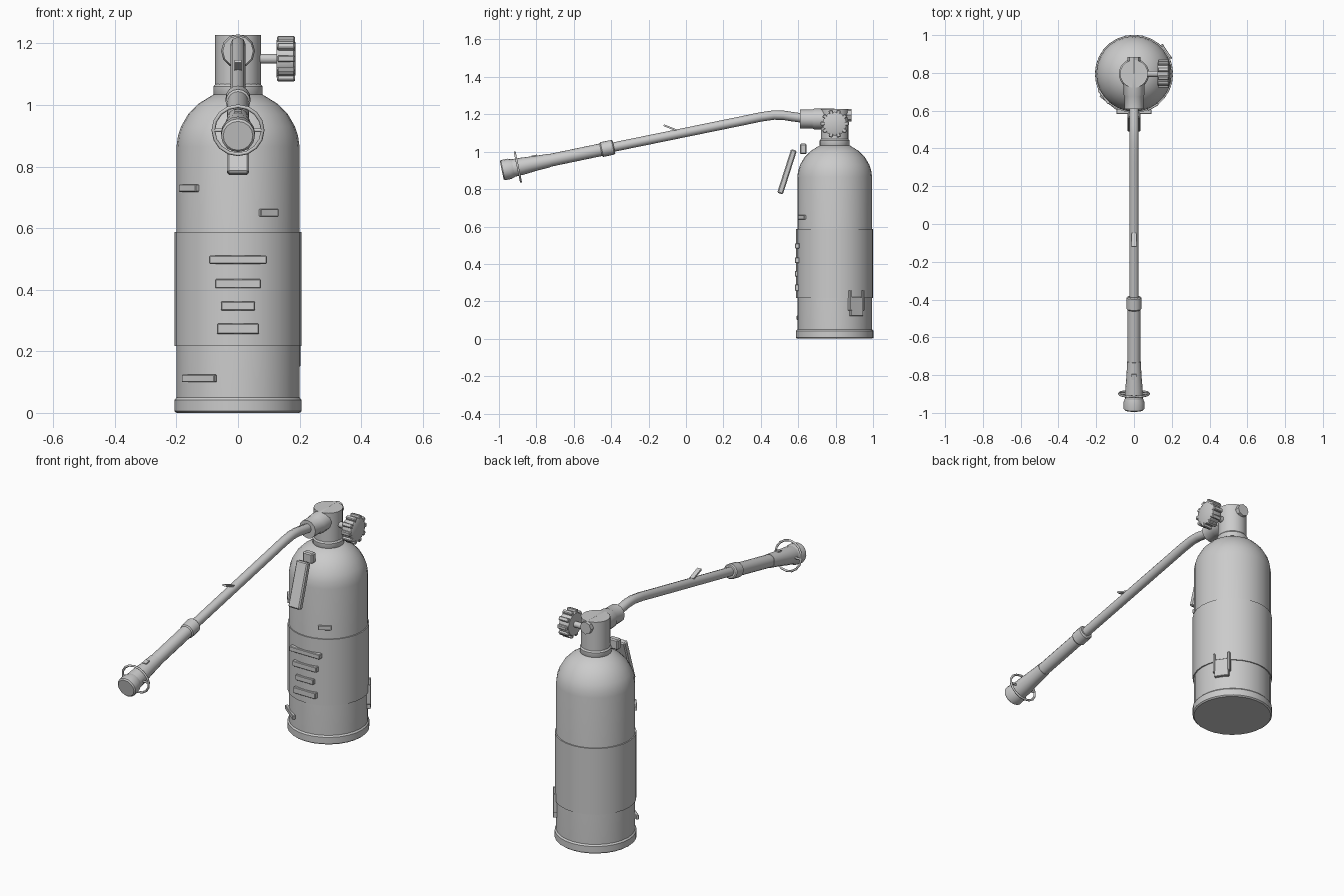
import bpy, bmesh, math
from mathutils import Vector, Matrix

if "Cube" in bpy.data.objects:
    bpy.data.objects.remove(bpy.data.objects["Cube"])

GREY = bpy.data.materials.new("plain grey")
GREY.diffuse_color = (0.6, 0.6, 0.6, 1)
GREY.use_nodes = True
GREY.node_tree.nodes["Principled BSDF"].inputs["Base Color"].default_value = GREY.diffuse_color
CY = 0.795   # tank axis
R = 0.2      # tank radius


def finish(name, bm, smooth=True, angle=35):
    bmesh.ops.recalc_face_normals(bm, faces=bm.faces)
    me = bpy.data.meshes.new(name)
    bm.to_mesh(me)
    bm.free()
    me.materials.append(GREY)
    ob = bpy.data.objects.new(name, me)
    bpy.context.collection.objects.link(ob)
    if smooth:
        bpy.ops.object.select_all(action='DESELECT')
        ob.select_set(True)
        bpy.context.view_layer.objects.active = ob
        bpy.ops.object.shade_smooth_by_angle(angle=math.radians(angle))
    return ob


def lathe(name, profile, origin, axis=(0, 0, 1), n=28):
    """Closed solid of revolution from (radius, height) pairs along an axis."""
    bm = bmesh.new()
    M = Matrix.Translation(origin) @ Vector(axis).to_track_quat('Z', 'Y').to_matrix().to_4x4()
    rings = [[bm.verts.new(M @ Vector((r * math.cos(2 * math.pi * i / n),
                                       r * math.sin(2 * math.pi * i / n), h)))
              for i in range(n)] for r, h in profile]
    for a, b in zip(rings, rings[1:]):
        for i in range(n):
            j = (i + 1) % n
            bm.faces.new((a[i], a[j], b[j], b[i]))
    bm.faces.new(rings[0][::-1])
    bm.faces.new(rings[-1])
    return finish(name, bm)


def box(name, center, size, rot=Matrix(), bevel=0.0):
    bm = bmesh.new()
    bmesh.ops.create_cube(bm, size=1, matrix=Matrix.Translation(center) @ rot @ Matrix.Diagonal((*size, 1)))
    if bevel:
        bmesh.ops.bevel(bm, geom=bm.edges[:], offset=bevel, segments=1, affect='EDGES')
    return finish(name, bm, smooth=False)


def tube(name, points, radius, n=12, closed=False):
    cu = bpy.data.curves.new(name, 'CURVE')
    cu.dimensions = '3D'
    cu.bevel_depth = radius
    cu.bevel_resolution = max(0, n // 4 - 1)
    cu.use_fill_caps = True
    sp = cu.splines.new('POLY')
    sp.points.add(len(points) - 1)
    for p, co in zip(sp.points, points):
        p.co = (*co, 1)
    sp.use_cyclic_u = closed
    sp.use_smooth = True
    cu.materials.append(GREY)
    ob = bpy.data.objects.new(name, cu)
    bpy.context.collection.objects.link(ob)
    return ob


# Tank, base ring and sleeve
lathe("tank", [(R, 0.03), (R, 0.865), (0.195, 0.9), (0.185, 0.93), (0.162, 0.97),
               (0.13, 1.003), (0.075, 1.037)], (0, CY, 0))
lathe("base_ring", [(0.2, 0), (0.207, 0.006), (0.207, 0.042), (0.2, 0.05)], (0, CY, 0))
lathe("sleeve", [(0.2, 0.218), (0.206, 0.218), (0.206, 0.587), (0.2, 0.587)], (0, CY, 0))

# Valve on the neck
lathe("neck_collar", [(0.074, 1.025), (0.08, 1.036), (0.08, 1.06), (0.072, 1.07)], (0, CY, 0))
lathe("valve_body", [(0.074, 1.06), (0.074, 1.228)], (0, CY, 0), n=20)
lathe("back_plug", [(0.034, 0), (0.034, 0.09)], (0, CY, 1.195), (0, 1, 0), n=8)
lathe("front_connector", [(0.055, 0), (0.055, 0.11), (0.05, 0.12), (0.05, 0.185)],
      (0, CY, 1.175), (0, -1, 0), n=12)

# Control knob with ribbed rim
lathe("knob_stem", [(0.016, 0), (0.016, 0.08)], (0.055, CY, 1.15), (1, 0, 0), n=12)
lathe("knob", [(0.06, 0), (0.064, 0.006), (0.064, 0.056), (0.052, 0.062)],
      (0.125, CY, 1.15), (1, 0, 0), n=20)
for i in range(10):
    a = 2 * math.pi * i / 10
    box(f"knob_rib_{i}", (0.156, CY + 0.064 * math.cos(a), 1.15 + 0.064 * math.sin(a)),
        (0.058, 0.024, 0.022), Matrix.Rotation(a, 4, 'X'), 0.004)

# Wand tube, bent near the valve
tube("wand_tube", [(0, 0.66, 1.175), (0, 0.57, 1.187), (0, 0.52, 1.195), (0, 0.47, 1.196),
                   (0, 0.40, 1.186), (0, 0.30, 1.165), (0, -0.44, 1.014)], 0.025)

# Straight lower wand parts share one axis
START = Vector((0, -0.385, 1.025))
AXIS = Vector((0, -0.6, -0.125)).normalized()


def wand(name, profile, n=16):
    return lathe(name, profile, START, AXIS, n)


wand("wand_joint", [(0.034, 0), (0.04, 0.006), (0.04, 0.066), (0.034, 0.072)])
wand("wand_grip", [(0.034, 0.06), (0.034, 0.36)])
wand("nozzle", [(0.036, 0.35), (0.04, 0.43), (0.046, 0.50), (0.048, 0.56)])
wand("nozzle_tip", [(0.046, 0.545), (0.055, 0.57), (0.055, 0.607), (0.048, 0.613)])

# Wire guard ring round the nozzle, with spokes
C = START + AXIS * 0.525
U = Vector((1, 0, 0))
V = AXIS.cross(U)
tube("guard_ring", [C + 0.08 * (U * math.cos(a) + V * math.sin(a))
                    for a in (2 * math.pi * i / 16 for i in range(16))], 0.006, 8, True)
for s in (-1, 1):
    tube("guard_spoke", [C + U * s * 0.03, C + U * s * 0.08], 0.006, 8)

# Small tabs on the wand
box("wand_tab", (0, -0.085, 1.128), (0.024, 0.075, 0.010), Matrix.Rotation(-0.38, 4, 'X'))
box("nozzle_tab", (0, -0.81, 0.977), (0.024, 0.03, 0.010), Matrix.Rotation(0.2, 4, 'X'))

# Carry handle and its lug
box("handle", (0, 0.54, 0.893), (0.07, 0.032, 0.245), Matrix.Rotation(-0.31, 4, 'X'), 0.006)
box("handle_lug", (0, 0.627, 1.015), (0.06, 0.036, 0.056), bevel=0.006)

# Raised bars on the sleeve front
for i, (w, z, h) in enumerate([(0.187, 0.497, 0.027), (0.148, 0.42, 0.03),
                               (0.11, 0.347, 0.03), (0.136, 0.273, 0.034)]):
    box(f"sleeve_bar_{i}", (0, 0.595, z), (w, 0.026, h), bevel=0.003)


def on_tank(name, ang, z, w, h, t=0.016, shift=0.0):
    """Small plate tangent to the tank; angle measured from the front toward +x."""
    rot = Matrix.Rotation(ang, 4, 'Z')
    pos = Vector((0, CY, z)) + rot @ Vector((shift, -R, 0))
    return box(name, pos, (w, t, h), rot, 0.002)


on_tank("small_plate_left", -0.92, 0.73, 0.09, 0.024)
on_tank("small_plate_right", 0.52, 0.65, 0.066, 0.024)
on_tank("small_plate_low", -0.68, 0.112, 0.135, 0.024)

# Side bracket: plate with two prongs
BA = math.pi / 2 + 0.6
on_tank("bracket_plate", BA, 0.172, 0.076, 0.10, 0.028)
for s in (-1, 1):
    on_tank("bracket_prong", BA, 0.205, 0.012, 0.108, 0.03, s * 0.04)
